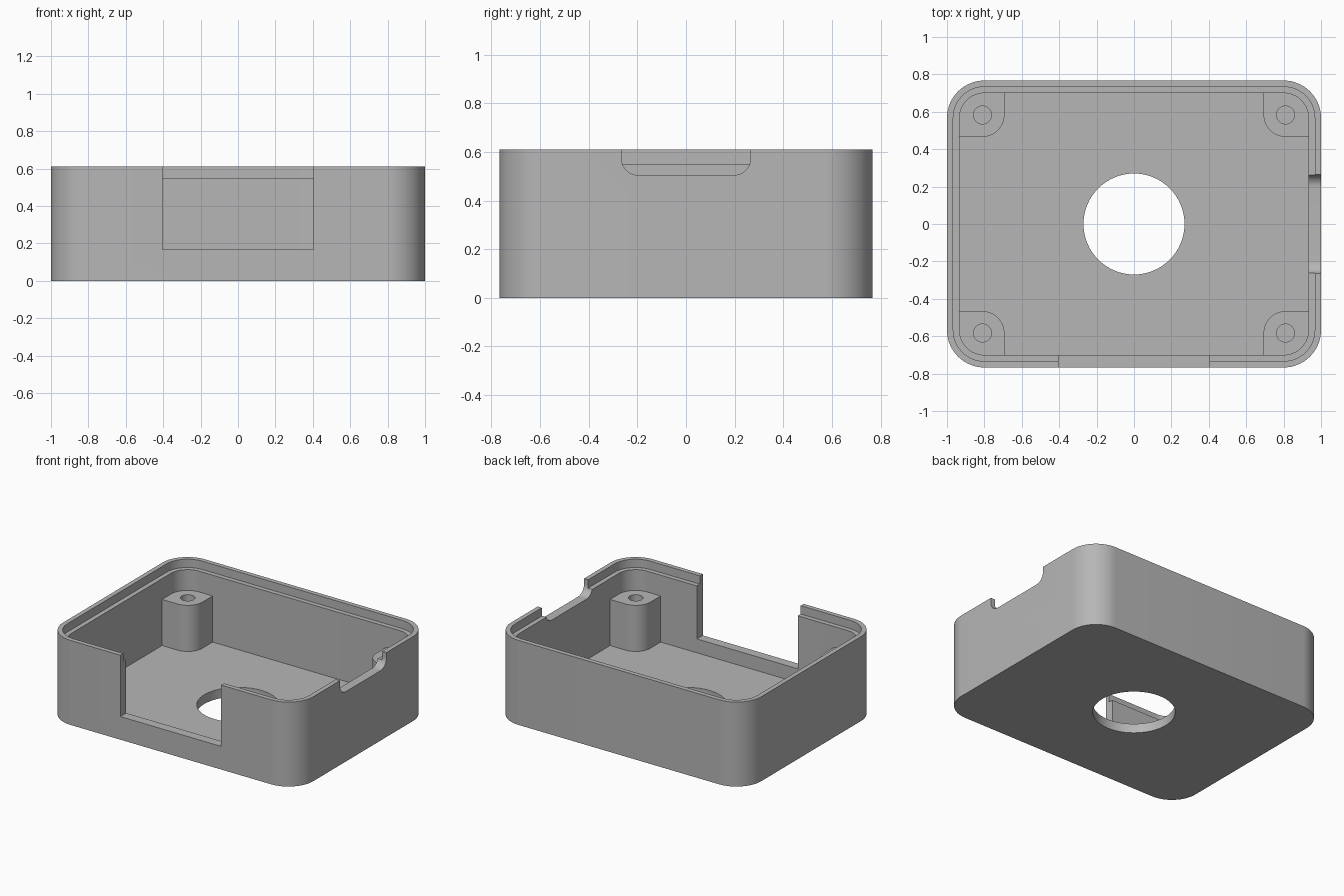
import bpy, bmesh
from math import cos, sin, pi, radians
from mathutils import Vector

cube = bpy.data.objects.get("Cube")
if cube:
    bpy.data.objects.remove(cube, do_unlink=True)

grey = bpy.data.materials.new("grey plastic")
grey.use_nodes = True
COLOR = (0.47, 0.47, 0.47, 1)
grey.diffuse_color = COLOR
grey.node_tree.nodes["Principled BSDF"].inputs["Base Color"].default_value = COLOR

HX, HY, HEIGHT = 1.0, 0.767, 0.61    # outer half sizes and height
WALL, FLOOR, RADIUS = 0.067, 0.067, 0.2
LEDGE_Z = 0.55
POST_X, POST_Y, POST_R = 0.81, 0.583, 0.117


def rounded(x0, x1, y0, y1, radii):
    """Rectangle outline; radii start at the lower left, counterclockwise."""
    pts = []
    corners = [(x0, y0, 1, 1), (x1, y0, -1, 1), (x1, y1, -1, -1), (x0, y1, 1, -1)]
    for i, ((x, y, sx, sy), r) in enumerate(zip(corners, radii)):
        steps = 16 if r else 0
        for k in range(steps + 1):
            a = pi + i * pi / 2 + (k / steps * pi / 2 if steps else 0)
            pts.append((x + sx * r + r * cos(a), y + sy * r + r * sin(a)))
    return pts


def inset(d):
    return rounded(d - HX, HX - d, d - HY, HY - d, [RADIUS - d] * 4)


def circle(x, y, r, n=64):
    return [(x + r * cos(2 * pi * k / n), y + r * sin(2 * pi * k / n)) for k in range(n)]


def prism(name, pts, lo, hi, along_x=False):
    """Extrude an outline upwards, or along x with the outline in y and z."""
    bm = bmesh.new()
    place = (lambda u, v: (lo, u, v)) if along_x else (lambda u, v: (u, v, lo))
    face = bm.faces.new([bm.verts.new(place(u, v)) for u, v in pts])
    res = bmesh.ops.extrude_face_region(bm, geom=[face])
    step = Vector((hi - lo, 0, 0)) if along_x else Vector((0, 0, hi - lo))
    bmesh.ops.translate(bm, vec=step,
                        verts=[g for g in res["geom"] if isinstance(g, bmesh.types.BMVert)])
    bmesh.ops.recalc_face_normals(bm, faces=bm.faces)
    mesh = bpy.data.meshes.new(name)
    bm.to_mesh(mesh)
    bm.free()
    mesh.materials.append(grey)
    obj = bpy.data.objects.new(name, mesh)
    bpy.context.collection.objects.link(obj)
    return obj


def finish(obj, cutters, mirror=False):
    """Cut, optionally mirror, bake the modifiers and shade."""
    for c in cutters:
        c.hide_render = True
        mod = obj.modifiers.new(c.name, "BOOLEAN")
        mod.operation, mod.solver, mod.object = "DIFFERENCE", "EXACT", c
    if mirror:
        mod = obj.modifiers.new("mirror", "MIRROR")
        mod.use_axis = (True, True, False)
    deps = bpy.context.evaluated_depsgraph_get()
    mesh = bpy.data.meshes.new_from_object(obj.evaluated_get(deps))
    obj.modifiers.clear()
    obj.data = mesh
    for c in cutters:
        bpy.data.objects.remove(c, do_unlink=True)
    bpy.ops.object.select_all(action="DESELECT")
    obj.select_set(True)
    bpy.context.view_layer.objects.active = obj
    bpy.ops.object.shade_smooth_by_angle(angle=radians(30))


# Open tray: cavity, stepped rim, floor hole, front opening and side notch
tray = prism("enclosure_tray", inset(0), 0, HEIGHT)
finish(tray, [
    prism("cavity", inset(WALL), FLOOR, 1),
    prism("rim_step", inset(WALL / 2), LEDGE_Z, 1),
    prism("floor_hole", circle(0, 0, 0.27), -0.2, 0.2),
    prism("front_opening", rounded(-0.403, 0.403, -0.9, -0.6, [0] * 4), 0.167, 1),
    prism("side_notch", rounded(-0.265, 0.265, 0.505, 1, [0.067, 0.067, 0, 0]),
          0.85, 1.1, along_x=True),
])

# Screw posts filling the four inner corners, each with a blind hole
post = prism("screw_posts",
             rounded(POST_X - POST_R, 0.95, POST_Y - POST_R, 0.717, [POST_R, 0, 0.1, 0]),
             FLOOR - 0.02, 0.4)
finish(post, [prism("screw_hole", circle(POST_X, POST_Y, 0.048, 32), FLOOR + 0.005, 1)],
       mirror=True)
